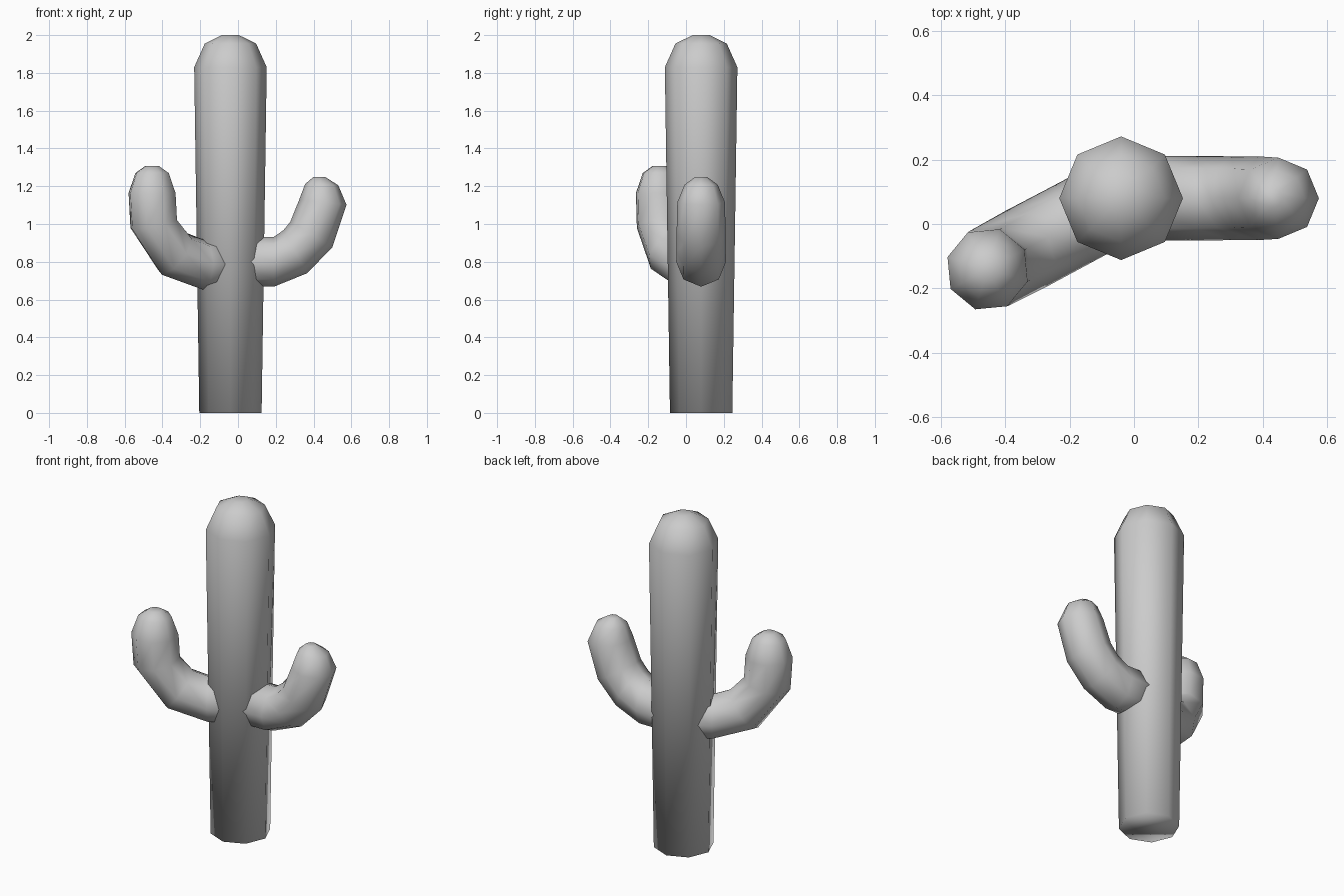
import bpy
import bmesh
from math import cos, sin, pi, radians
from mathutils import Vector

cube = bpy.data.objects.get("Cube")
if cube:
    bpy.data.objects.remove(cube, do_unlink=True)

SIDES = 8
CENTRE = Vector((-0.04, 0.08, 0))

grey = bpy.data.materials.new("plain_grey")
grey.use_nodes = True
colour = (0.6, 0.6, 0.6, 1)
grey.diffuse_color = colour
grey.node_tree.nodes["Principled BSDF"].inputs["Base Color"].default_value = colour


def loft(name, heading, rings):
    """Skin octagonal rings (reach, height, radius, climb angle) in a vertical plane."""
    h = radians(heading)
    out = Vector((cos(h), sin(h), 0))
    side = Vector((-sin(h), cos(h), 0))
    bm = bmesh.new()
    loops = []
    for reach, z, radius, climb in rings:
        t = radians(climb)
        lower = out * sin(t) - Vector((0, 0, cos(t)))
        mid = CENTRE + out * reach + Vector((0, 0, z))
        loops.append([bm.verts.new(mid + radius * (lower * cos(a) + side * sin(a)))
                      for a in (2 * pi * i / SIDES for i in range(SIDES))])
    for a, b in zip(loops, loops[1:]):
        for i in range(SIDES):
            j = (i + 1) % SIDES
            bm.faces.new((a[i], a[j], b[j], b[i]))
    bm.faces.new(loops[0])
    bm.faces.new(loops[-1])
    bmesh.ops.recalc_face_normals(bm, faces=bm.faces)
    for f in bm.faces:
        f.smooth = True
    mesh = bpy.data.meshes.new(name)
    bm.to_mesh(mesh)
    bm.free()
    mesh.materials.append(grey)
    obj = bpy.data.objects.new(name, mesh)
    bpy.context.collection.objects.link(obj)
    return obj


# Trunk: widens upward, then a rounded cap
loft("trunk", 0, [
    (0, 0, 0.165, 90), (0, 1.83, 0.192, 90),
    (0, 1.955, 0.136, 90), (0, 2.0, 0.045, 90)])

# Left arm: leaves sideways and bends up
loft("left_arm", 0, [
    (0, 0.80, 0.132, 0), (0.23, 0.80, 0.132, 0), (0.343, 0.853, 0.13, 29),
    (0.428, 0.944, 0.13, 59), (0.489, 1.115, 0.126, 84),
    (0.483, 1.208, 0.088, 88), (0.47, 1.25, 0.03, 90)])

# Right arm: swung toward the front, bends to vertical
loft("right_arm", 208, [
    (0, 0.787, 0.133, 0), (0.17, 0.787, 0.133, 0), (0.334, 0.841, 0.134, 35),
    (0.46, 1.0, 0.131, 77), (0.47, 1.164, 0.13, 90),
    (0.47, 1.27, 0.092, 90), (0.47, 1.307, 0.038, 90)])
